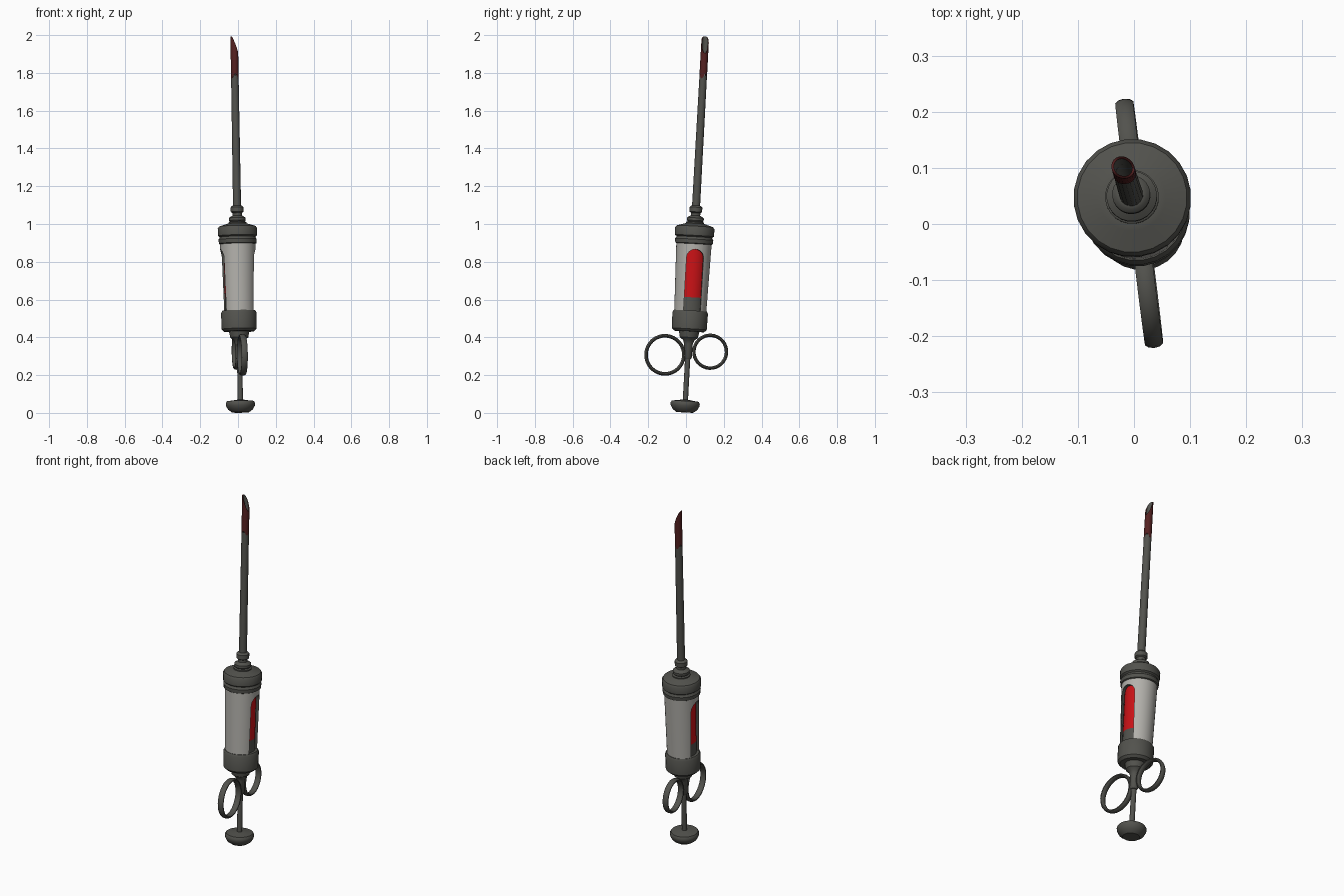
import bpy, bmesh, math
from mathutils import Matrix, Vector

if "Cube" in bpy.data.objects:
    bpy.data.objects.remove(bpy.data.objects["Cube"])


def material(name, rgb):
    m = bpy.data.materials.new(name)
    m.diffuse_color = (*rgb, 1)
    m.use_nodes = True
    m.node_tree.nodes["Principled BSDF"].inputs["Base Color"].default_value = m.diffuse_color
    return m


METAL = material("dark gunmetal", (0.085, 0.085, 0.075))
SHELL = material("pale barrel", (0.45, 0.44, 0.41))
RED = material("bright red fluid", (0.60, 0.006, 0.008))
STAIN = material("dark red stain", (0.09, 0.015, 0.015))

# The whole tool leans slightly and is turned a little about its own axis
AXIS = Vector((-0.017, 0.055, 1))
POSE = (Matrix.Translation((0.0135, -0.007, 0))
        @ Vector((0, 0, 1)).rotation_difference(AXIS).to_matrix().to_4x4()
        @ Matrix.Rotation(math.radians(7), 4, 'Z'))


def finish(name, bm, mats, pose=True):
    bmesh.ops.recalc_face_normals(bm, faces=bm.faces[:])
    mesh = bpy.data.meshes.new(name)
    bm.to_mesh(mesh)
    bm.free()
    for m in mats:
        mesh.materials.append(m)
    ob = bpy.data.objects.new(name, mesh)
    bpy.context.collection.objects.link(ob)
    if pose:
        mesh.transform(POSE)
        smooth(ob)
    return ob


def smooth(ob):
    bpy.ops.object.select_all(action='DESELECT')
    ob.select_set(True)
    bpy.context.view_layer.objects.active = ob
    bpy.ops.object.shade_smooth_by_angle(angle=math.radians(35))


def lathe(name, profile, mats, segs=24, closed=False, pose=True):
    """Spin (radius, height) points about z; ends are capped unless closed into a loop."""
    bm = bmesh.new()
    rings = [[bm.verts.new((r * math.cos(2 * math.pi * i / segs),
                            r * math.sin(2 * math.pi * i / segs), z))
              for i in range(segs)] for r, z in profile]
    pairs = list(zip(rings, rings[1:]))
    if closed:
        pairs.append((rings[-1], rings[0]))
    else:
        bm.faces.new(rings[0])
        bm.faces.new(rings[-1])
    for a, b in pairs:
        for i in range(segs):
            j = (i + 1) % segs
            bm.faces.new((a[i], a[j], b[j], b[i]))
    return finish(name, bm, mats, pose)


# Plunger knob and rod
lathe("thumb_knob", [(0.045, 0.003), (0.066, 0.018), (0.077, 0.038), (0.078, 0.052),
                     (0.072, 0.062), (0.040, 0.066), (0.018, 0.070)], [METAL])
lathe("plunger_rod", [(0.014, 0.06), (0.014, 0.45)], [METAL], 14)

# Grip hub and lower cap
lathe("grip_hub", [(0.016, 0.285), (0.022, 0.295), (0.023, 0.365), (0.030, 0.385),
                   (0.048, 0.400), (0.056, 0.440)], [METAL])
lathe("lower_cap", [(0.080, 0.432), (0.093, 0.445), (0.095, 0.530), (0.088, 0.542)], [METAL])

# Two finger rings of different size, with flattened oval section
for name, y, z, major, minor in (("large_finger_ring", -0.122, 0.301, 0.101, 0.0095),
                                 ("small_finger_ring", 0.118, 0.331, 0.087, 0.0090)):
    bm = bmesh.new()
    n, k = 32, 10
    grid = []
    for i in range(n):
        a = 2 * math.pi * i / n
        row = []
        for j in range(k):
            b = 2 * math.pi * j / k
            r = major + minor * math.cos(b)
            row.append(bm.verts.new((0.017 * math.sin(b), y + r * math.cos(a),
                                     z + r * math.sin(a))))
        grid.append(row)
    for i in range(n):
        for j in range(k):
            p, q = (i + 1) % n, (j + 1) % k
            bm.faces.new((grid[i][j], grid[p][j], grid[p][q], grid[i][q]))
    finish(name, bm, [METAL])

# Contents visible through the windows
lathe("plunger_head", [(0.073, 0.53), (0.073, 0.612)], [METAL], 32)
lathe("fluid", [(0.073, 0.612), (0.075, 0.890)], [RED], 32)

# Barrel shell with an arched window cut through both sides
barrel = lathe("barrel", [(0.074, 0.535), (0.085, 0.535), (0.094, 0.905), (0.0765, 0.905)],
               [SHELL, METAL], 32, closed=True, pose=False)
bm = bmesh.new()
half, spring = 0.045, 0.822
outline = [(-half, 0.50), (half, 0.50)]
outline += [(half * math.cos(math.pi * i / 12), spring + half * math.sin(math.pi * i / 12))
            for i in range(13)]
sides = [[bm.verts.new((x, y, z)) for y, z in outline] for x in (-0.2, 0.2)]
for s in sides:
    bm.faces.new(s)
for i in range(len(outline)):
    j = (i + 1) % len(outline)
    bm.faces.new((sides[0][i], sides[0][j], sides[1][j], sides[1][i]))
for f in bm.faces:
    f.material_index = 1
cutter = finish("window_cutter", bm, [SHELL, METAL], pose=False)
cutter.hide_render = True
mod = barrel.modifiers.new("windows", 'BOOLEAN')
mod.operation = 'DIFFERENCE'
mod.solver = 'EXACT'
mod.object = cutter
bpy.context.view_layer.update()
bpy.context.view_layer.objects.active = barrel
bpy.ops.object.modifier_apply(modifier=mod.name)
bpy.data.objects.remove(cutter)
barrel.data.transform(POSE)
smooth(barrel)

# Upper ring, cap and stepped nozzle
lathe("upper_ring", [(0.090, 0.893), (0.100, 0.899), (0.102, 0.920), (0.096, 0.928),
                     (0.094, 0.940)], [METAL])
lathe("upper_cap", [(0.094, 0.932), (0.104, 0.940), (0.105, 0.978), (0.098, 0.989),
                    (0.060, 1.001), (0.050, 1.004)], [METAL])
lathe("nozzle", [(0.048, 0.995), (0.048, 1.010), (0.040, 1.014), (0.045, 1.020),
                 (0.045, 1.034), (0.036, 1.040), (0.025, 1.046), (0.025, 1.060),
                 (0.034, 1.066), (0.034, 1.090), (0.027, 1.098), (0.020, 1.100)], [METAL])

# Hollow needle and its stained, slanted tip
lathe("needle", [(0.0215, 1.09), (0.020, 1.79), (0.015, 1.79), (0.015, 1.09)],
      [METAL], 16, closed=True)
bm = bmesh.new()
segs = 24
rows = []
for i in range(segs):
    a = 2 * math.pi * i / segs
    c, s = math.cos(a), math.sin(a)
    top = 1.908 + 0.089 * (1 - ((c + 1) / 2) ** 1.4)
    low = 1.785 + 0.012 * math.sin(3 * a)
    rows.append([bm.verts.new((r * c, r * s, z)) for r, z in
                 ((0.0204, low), (0.0200, top), (0.0155, top), (0.0150, low))])
for i in range(segs):
    a, b = rows[i], rows[(i + 1) % segs]
    for k in range(4):
        f = bm.faces.new((a[k], b[k], b[(k + 1) % 4], a[(k + 1) % 4]))
        f.material_index = 1 if k == 2 else 0   # bare metal inside the bore
finish("needle_tip", bm, [STAIN, METAL])
